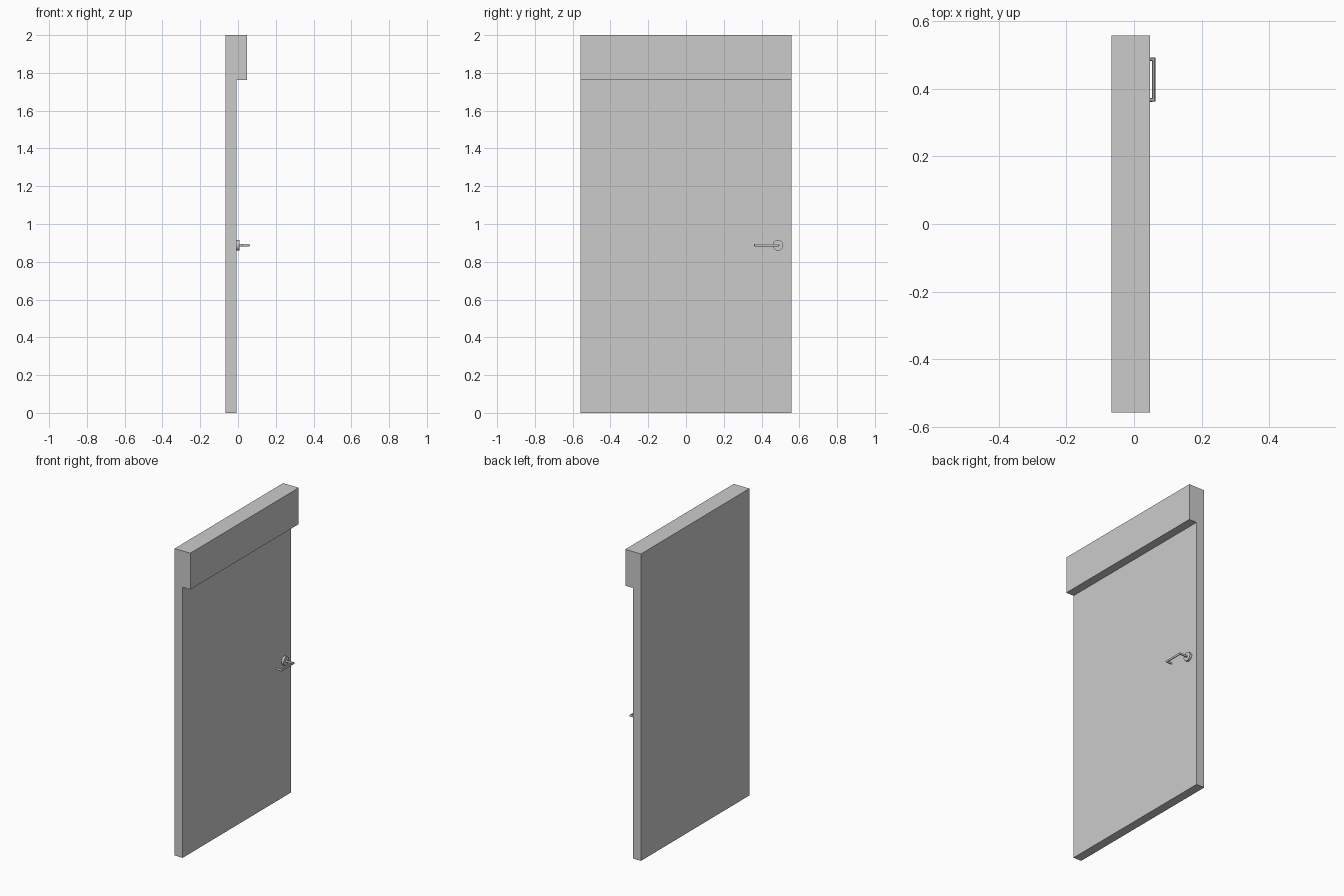
import bpy, bmesh, math
from mathutils import Matrix

if "Cube" in bpy.data.objects:
    bpy.data.objects.remove(bpy.data.objects["Cube"])

W, BACK, FACE, LIP = 0.558, -0.066, -0.008, 0.047   # half width and x depths
HEAD_Z, TOP = 1.763, 2.0
HANDLE_Y, HANDLE_Z = 0.487, 0.887


def add_object(name, bm):
    bmesh.ops.recalc_face_normals(bm, faces=bm.faces)
    me = bpy.data.meshes.new(name)
    bm.to_mesh(me)
    bm.free()
    ob = bpy.data.objects.new(name, me)
    bpy.context.collection.objects.link(ob)
    return ob


def material(name, value):
    mat = bpy.data.materials.new(name)
    mat.diffuse_color = (value, value, value, 1)
    mat.use_nodes = True
    mat.node_tree.nodes["Principled BSDF"].inputs["Base Color"].default_value = mat.diffuse_color
    return mat


# Door leaf with the deeper header: L profile extruded across the width
bm = bmesh.new()
profile = [(BACK, 0), (FACE, 0), (FACE, HEAD_Z), (LIP, HEAD_Z), (LIP, TOP), (BACK, TOP)]
cap = bm.faces.new([bm.verts.new((x, -W, z)) for x, z in profile])
ext = bmesh.ops.extrude_face_region(bm, geom=[cap])
bmesh.ops.translate(bm, vec=(0, 2 * W, 0),
                    verts=[g for g in ext["geom"] if isinstance(g, bmesh.types.BMVert)])
bmesh.ops.bisect_plane(bm, geom=bm.verts[:] + bm.edges[:] + bm.faces[:],
                       plane_co=(0, 0, HEAD_Z), plane_no=(0, 0, 1))
bmesh.ops.recalc_face_normals(bm, faces=bm.faces)

# Flush glazing panel on both sides
panes = [f for f in bm.faces
         if abs(f.normal.x) > 0.9 and f.calc_center_median().z < HEAD_Z]
bmesh.ops.inset_individual(bm, faces=panes, thickness=0.154, depth=0)
for f in panes:
    f.material_index = 1
door = add_object("door_leaf_and_header", bm)
door.data.materials.append(material("frame_grey", 0.8))
door.data.materials.append(material("glazing_grey", 0.6))

# Round rosette behind the lever
bm = bmesh.new()
bmesh.ops.create_cone(bm, cap_ends=True, segments=32, radius1=0.028, radius2=0.028, depth=0.018,
                      matrix=Matrix.Translation((-0.002, HANDLE_Y, HANDLE_Z))
                      @ Matrix.Rotation(math.pi / 2, 4, 'Y'))
rosette = add_object("handle_rosette", bm)

# Lever: mitred round bar with a return at its free end
curve = bpy.data.curves.new("handle_lever_path", 'CURVE')
curve.dimensions = '3D'
curve.bevel_depth = 0.0072
curve.bevel_resolution = 4
curve.use_fill_caps = True
path = [(0.0, HANDLE_Y), (0.058, HANDLE_Y), (0.058, 0.367), (0.022, 0.367)]
spline = curve.splines.new('POLY')
spline.points.add(len(path) - 1)
for p, (x, y) in zip(spline.points, path):
    p.co = (x, y, HANDLE_Z, 1)
lever = bpy.data.objects.new("handle_lever", curve)
bpy.context.collection.objects.link(lever)

# Convert the lever to a mesh and smooth the round parts
bpy.ops.object.select_all(action='DESELECT')
lever.select_set(True)
bpy.context.view_layer.objects.active = lever
bpy.ops.object.convert(target='MESH')
rosette.select_set(True)
bpy.ops.object.shade_smooth_by_angle(angle=math.radians(30))
